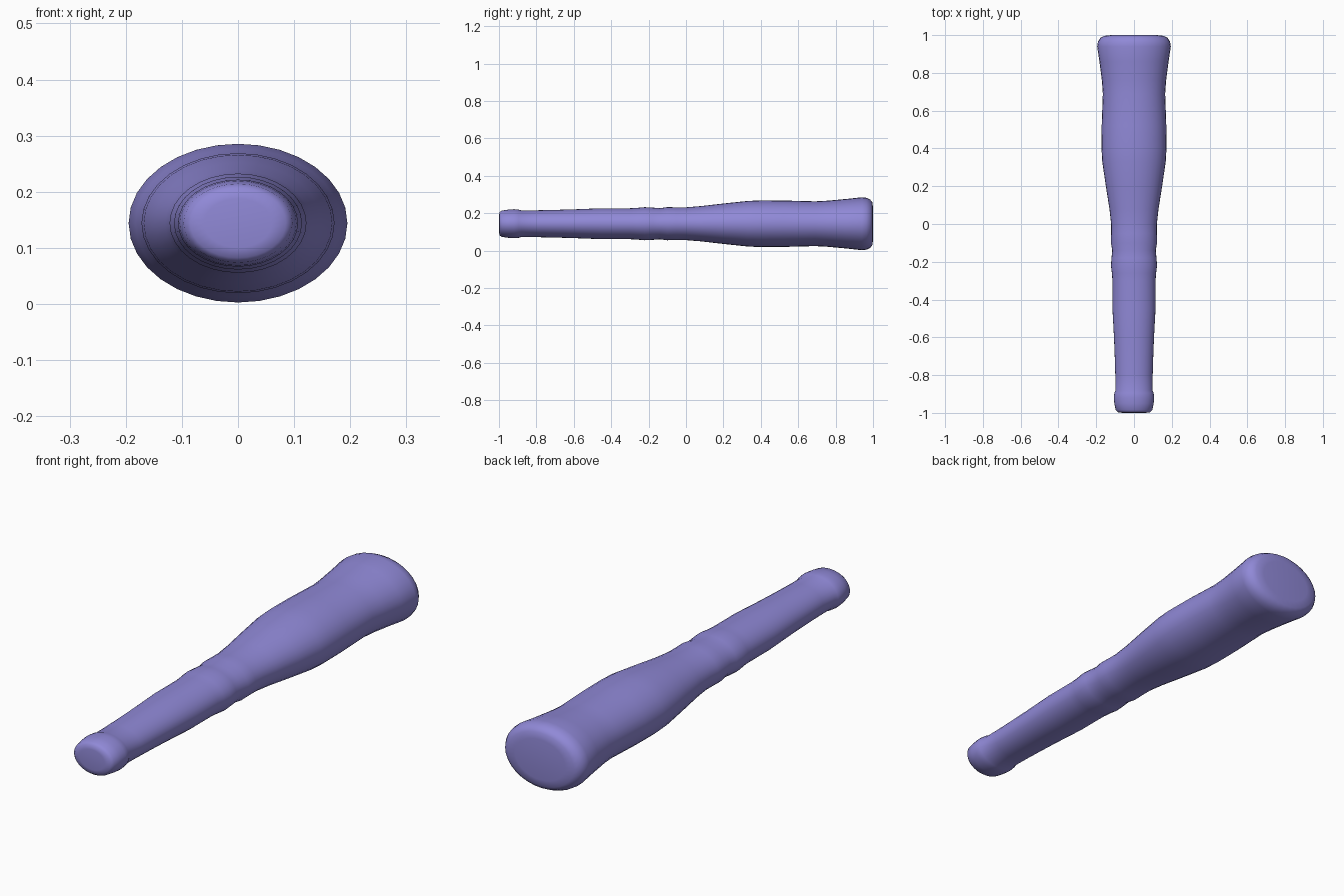
import bpy
import bmesh
from math import cos, sin, tau

cube = bpy.data.objects.get("Cube")
if cube:
    bpy.data.objects.remove(cube)

SIDES = 32
FLATTEN = 0.725     # height of the oval section relative to its width
AXIS_Z = 0.144

# Turned profile: (position along y, half width)
PROFILE = [
    (-1.0, 0.06), (-0.997, 0.085), (-0.985, 0.097), (-0.95, 0.104),
    (-0.92, 0.107), (-0.895, 0.104), (-0.88, 0.098), (-0.80, 0.099),
    (-0.70, 0.102), (-0.60, 0.106), (-0.45, 0.114), (-0.30, 0.114),
    (-0.26, 0.117), (-0.22, 0.122), (-0.18, 0.119), (-0.14, 0.115),
    (-0.10, 0.122), (-0.05, 0.121), (0.0, 0.121), (0.08, 0.130),
    (0.20, 0.149), (0.33, 0.168), (0.40, 0.172), (0.52, 0.171),
    (0.69, 0.165), (0.76, 0.170), (0.86, 0.183), (0.94, 0.195),
    (0.965, 0.191), (0.985, 0.178), (0.996, 0.158), (1.0, 0.12),
]

# One flat colour
violet = bpy.data.materials.new("soft violet")
violet.use_nodes = True
colour = (0.28, 0.25, 0.68, 1)
violet.diffuse_color = colour
violet.node_tree.nodes["Principled BSDF"].inputs["Base Color"].default_value = colour

# Oval rings along the length, bridged and closed with fans
bm = bmesh.new()
rings = []
for y, r in PROFILE:
    rings.append([bm.verts.new((r * cos(tau * i / SIDES), y,
                                AXIS_Z + FLATTEN * r * sin(tau * i / SIDES)))
                  for i in range(SIDES)])
for a, b in zip(rings, rings[1:]):
    for i in range(SIDES):
        j = (i + 1) % SIDES
        bm.faces.new((a[i], a[j], b[j], b[i]))
for ring, y in ((rings[0], -1), (rings[-1], 1)):
    centre = bm.verts.new((0, y, AXIS_Z))
    for i in range(SIDES):
        bm.faces.new((ring[i], ring[(i + 1) % SIDES], centre))
bmesh.ops.recalc_face_normals(bm, faces=bm.faces)
for face in bm.faces:
    face.smooth = True

mesh = bpy.data.meshes.new("turned_leg")
bm.to_mesh(mesh)
bm.free()
mesh.materials.append(violet)
leg = bpy.data.objects.new("turned_leg", mesh)
bpy.context.collection.objects.link(leg)
